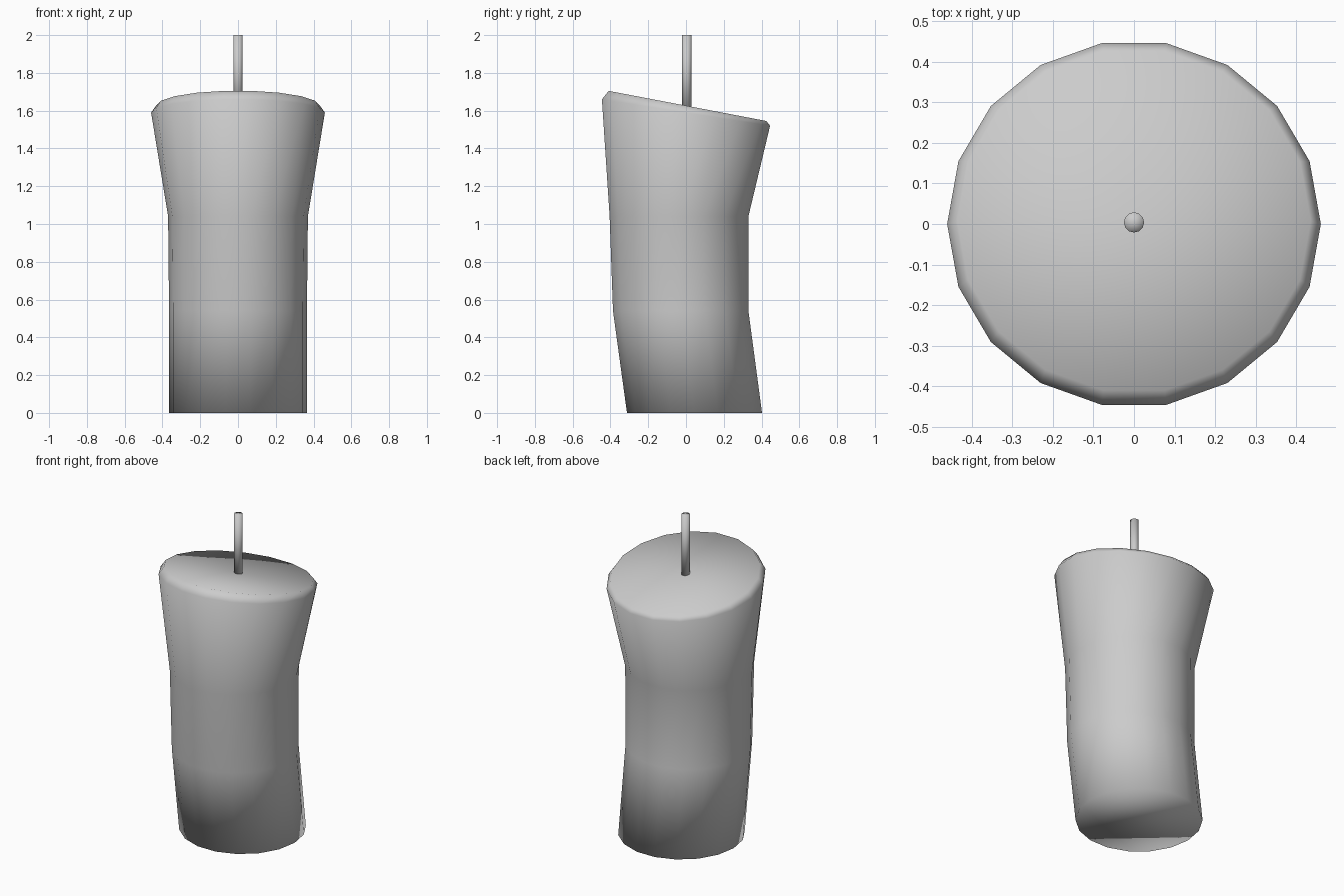
import bpy, bmesh
from math import sin, cos, pi

if "Cube" in bpy.data.objects:
    bpy.data.objects.remove(bpy.data.objects["Cube"])


def loft(name, rings, sides):
    """Bridge rings given as (y centre, z centre, radius x, half depth y, z rise per unit y)."""
    bm = bmesh.new()
    loops = []
    for yc, zc, rx, ry, slope in rings:
        loop = []
        for i in range(sides):
            a = 2 * pi * i / sides
            y = ry * sin(a)
            loop.append(bm.verts.new((rx * cos(a), yc + y, zc + slope * y)))
        loops.append(loop)
    for lo, hi in zip(loops, loops[1:]):
        for i in range(sides):
            j = (i + 1) % sides
            bm.faces.new((lo[i], lo[j], hi[j], hi[i]))
    # closed bottom and a fan of triangles on top
    bm.faces.new(loops[0][::-1])
    top = bm.verts.new((0, rings[-1][0], rings[-1][1]))
    for i in range(sides):
        bm.faces.new((loops[-1][i], loops[-1][(i + 1) % sides], top))
    for f in bm.faces:
        f.smooth = True
    mesh = bpy.data.meshes.new(name)
    bm.to_mesh(mesh)
    bm.free()
    obj = bpy.data.objects.new(name, mesh)
    bpy.context.collection.objects.link(obj)
    return obj


# Wax body: leaning, flared, with a slanted and chamfered top
loft("candle_body", [
    (0.045, 0.0, 0.365, 0.363, 0),
    (-0.028, 0.54, 0.365, 0.364, 0),
    (-0.037, 1.04, 0.37, 0.373, 0),
    (0.0, 1.59, 0.46, 0.452, -0.157),
    (0.008, 1.625, 0.435, 0.424, -0.191),
], 18)

# Wick
loft("wick", [
    (0.004, 1.60, 0.025, 0.025, 0),
    (0.004, 2.0, 0.025, 0.025, 0),
], 12)
